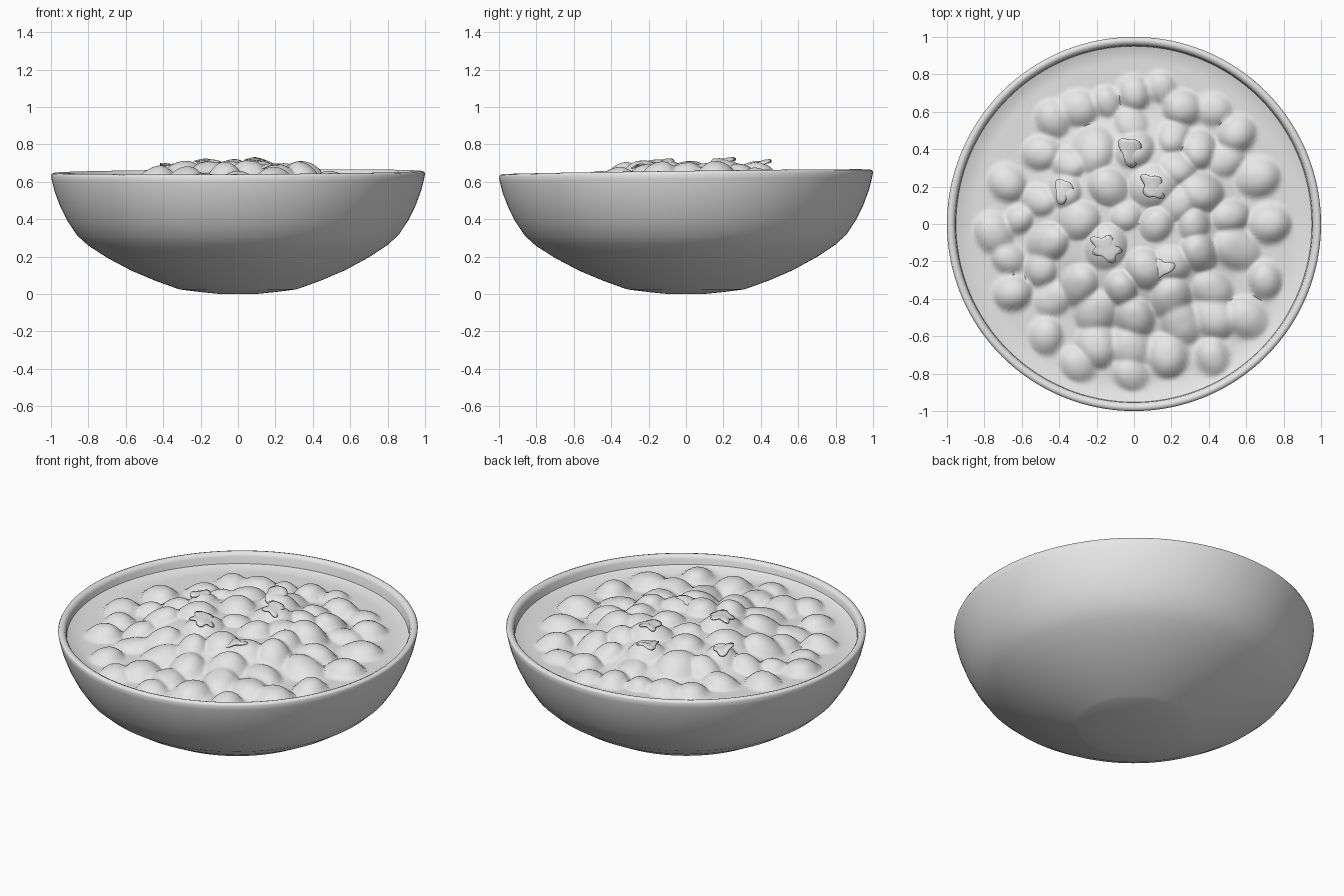
import bpy
import bmesh
import math
import random
from mathutils import Vector, Matrix

rng = random.Random(4)
cube = bpy.data.objects.get("Cube")
if cube:
    bpy.data.objects.remove(cube, do_unlink=True)

# One plain clay colour
clay = bpy.data.materials.new("plain_grey")
clay.use_nodes = True
grey = (0.8, 0.8, 0.8, 1)
clay.diffuse_color = grey
clay.node_tree.nodes["Principled BSDF"].inputs["Base Color"].default_value = grey


def finish(name, bm, angle):
    """Turn a bmesh into a smooth-shaded object with the clay colour."""
    bmesh.ops.recalc_face_normals(bm, faces=bm.faces)
    mesh = bpy.data.meshes.new(name)
    bm.to_mesh(mesh)
    bm.free()
    mesh.materials.append(clay)
    obj = bpy.data.objects.new(name, mesh)
    bpy.context.collection.objects.link(obj)
    bpy.ops.object.select_all(action="DESELECT")
    obj.select_set(True)
    bpy.context.view_layer.objects.active = obj
    bpy.ops.object.shade_smooth_by_angle(angle=math.radians(angle))
    return obj


def polar_surface(bm, radii, height, segments):
    """Rings of vertices around z, closed at the centre; height(ring, x, y)."""
    rings = []
    for i, radius in enumerate(radii):
        ring = []
        for s in range(segments):
            a = math.tau * s / segments
            x, y = radius * math.cos(a), radius * math.sin(a)
            ring.append(bm.verts.new((x, y, height(i, x, y))))
        rings.append(ring)
    centre = bm.verts.new((0, 0, height(0, 0, 0)))
    for s in range(segments):
        t = (s + 1) % segments
        bm.faces.new((centre, rings[0][s], rings[0][t]))
        for low, high in zip(rings, rings[1:]):
            bm.faces.new((low[s], high[s], high[t], low[t]))


# Bowl: shallow convex foot, curved wall, rounded lip and inner wall
profile = [(0.1, 0), (0.2, 0.01), (0.31, 0.024), (0.335, 0.032), (0.44, 0.07),
           (0.57, 0.125), (0.7, 0.195), (0.8, 0.26), (0.86, 0.315),
           (0.91, 0.39), (0.95, 0.47), (0.98, 0.55), (0.995, 0.61),
           (1, 0.638), (0.995, 0.648), (0.98, 0.653), (0.964, 0.646),
           (0.955, 0.63), (0.95, 0.58), (0.92, 0.5)]


def bowl_height(ring, x, y):
    z = profile[ring][1]
    return z + z * (0.02 * y + 0.008 * x)


bowl = bmesh.new()
polar_surface(bowl, [p[0] for p in profile], bowl_height, 128)
finish("bowl", bowl, 50)

# Lumps in the stew: the main ones placed, the gaps filled with smaller ones
spots = [(-.3, -.75), (-.02, -.8), (.18, -.7), (.42, -.71), (-.47, -.6),
         (-.2, -.65), (-.02, -.66), (0, -.5), (-.2, -.47), (.2, -.4),
         (.42, -.35), (.25, -.53), (.43, -.5), (.6, -.5), (-.3, -.33),
         (-.65, -.37), (-.07, -.35), (.06, -.24), (.55, -.13), (.7, -.3),
         (.35, -.15), (-.46, -.1), (-.5, -.24), (-.75, -.05), (.52, .04),
         (.36, .17), (.72, 0), (.35, .4), (.55, .48), (-.15, -.12),
         (-.14, .2), (.1, .2), (-.37, .18), (0, .4), (-.22, .4), (.12, 0),
         (-.3, .02), (-.3, .62), (0, .7), (.26, .62), (-.5, .38),
         (-.68, .22), (.66, .25)]
lumps = []


def add_lump(x, y, size, tall):
    lumps.append((x, y, size, tall, rng.uniform(0, math.tau)))


for x, y in spots:
    add_lump(x, y, rng.uniform(0.095, 0.125), rng.uniform(0.05, 0.068))
for attempt in range(1500):
    x, y = rng.uniform(-0.75, 0.75), rng.uniform(-0.75, 0.75)
    if math.hypot(x, y) < 0.75 and all(
            math.hypot(x - l[0], y - l[1]) > 0.145 for l in lumps):
        add_lump(x, y, rng.uniform(0.08, 0.105), rng.uniform(0.035, 0.055))


def stew_height(ring, x, y):
    r = math.hypot(x, y - 0.02)
    # A heaped middle, falling to a level margin that curls up at the wall
    t = min(1, max(0, (0.64 - r) / 0.36))
    base = 0.572 + 0.085 * t * t * (3 - 2 * t) + 0.012 * y
    base += 0.02 * max(0, (r - 0.85) / 0.1) ** 2
    power = 0
    for lx, ly, size, tall, turn in lumps:
        dx, dy = x - lx, y - ly
        along = dx * math.cos(turn) + dy * math.sin(turn)
        across = dy * math.cos(turn) - dx * math.sin(turn)
        d = math.hypot(along * 0.92, across * 1.05) / size
        if d < 1:
            dome = (1 - d ** 2.6) ** 1.2
            power += ((tall + 0.08 * along) * dome) ** 5
    return min(base + power ** 0.2, 0.728)


stew = bmesh.new()
polar_surface(stew, [0.953 * (i + 1) / 75 for i in range(75)], stew_height, 220)
finish("stew", stew, 70)


# Herb leaves: lobed, curled thin sheets resting on the lumps
def leaf(name, x, y, size, lobes, turn, tilt):
    bm = bmesh.new()
    count = 30
    place = Matrix.Rotation(turn, 3, "Z") @ Matrix.Rotation(tilt, 3, "X")
    base = Vector((x, y, stew_height(0, x, y) + 0.01))
    rings = []
    for share in (0.35, 0.7, 1):
        ring = []
        for i in range(count):
            a = math.tau * i / count
            lobe = 0.78 + share * (0.17 * math.cos(lobes * a) + 0.08 * math.sin(2 * a))
            d = size * share * lobe
            px, py = 0.85 * d * math.cos(a), 1.15 * d * math.sin(a)
            curl = 0.008 * share * math.sin(2 * a) - 2 * (px * px + py * py)
            ring.append(bm.verts.new(base + place @ Vector((px, py, curl))))
        rings.append(ring)
    bm.faces.new(rings[0])
    for i in range(count):
        j = (i + 1) % count
        for low, high in zip(rings, rings[1:]):
            bm.faces.new((low[i], high[i], high[j], low[j]))
    obj = finish(name, bm, 45)
    thick = obj.modifiers.new("thickness", "SOLIDIFY")
    thick.thickness = 0.008


leaf("leaf_back", -0.02, 0.39, 0.085, 3, 0.5, 0.2)
leaf("leaf_left", 0.1, 0.2, 0.08, 4, 0.8, 0.1)
leaf("leaf_right", -0.38, 0.18, 0.07, 3, 0.2, -0.1)
leaf("leaf_middle", -0.15, -0.13, 0.09, 5, 1.2, 0.08)
leaf("leaf_front", 0.14, -0.24, 0.075, 3, 2.2, -0.1)
